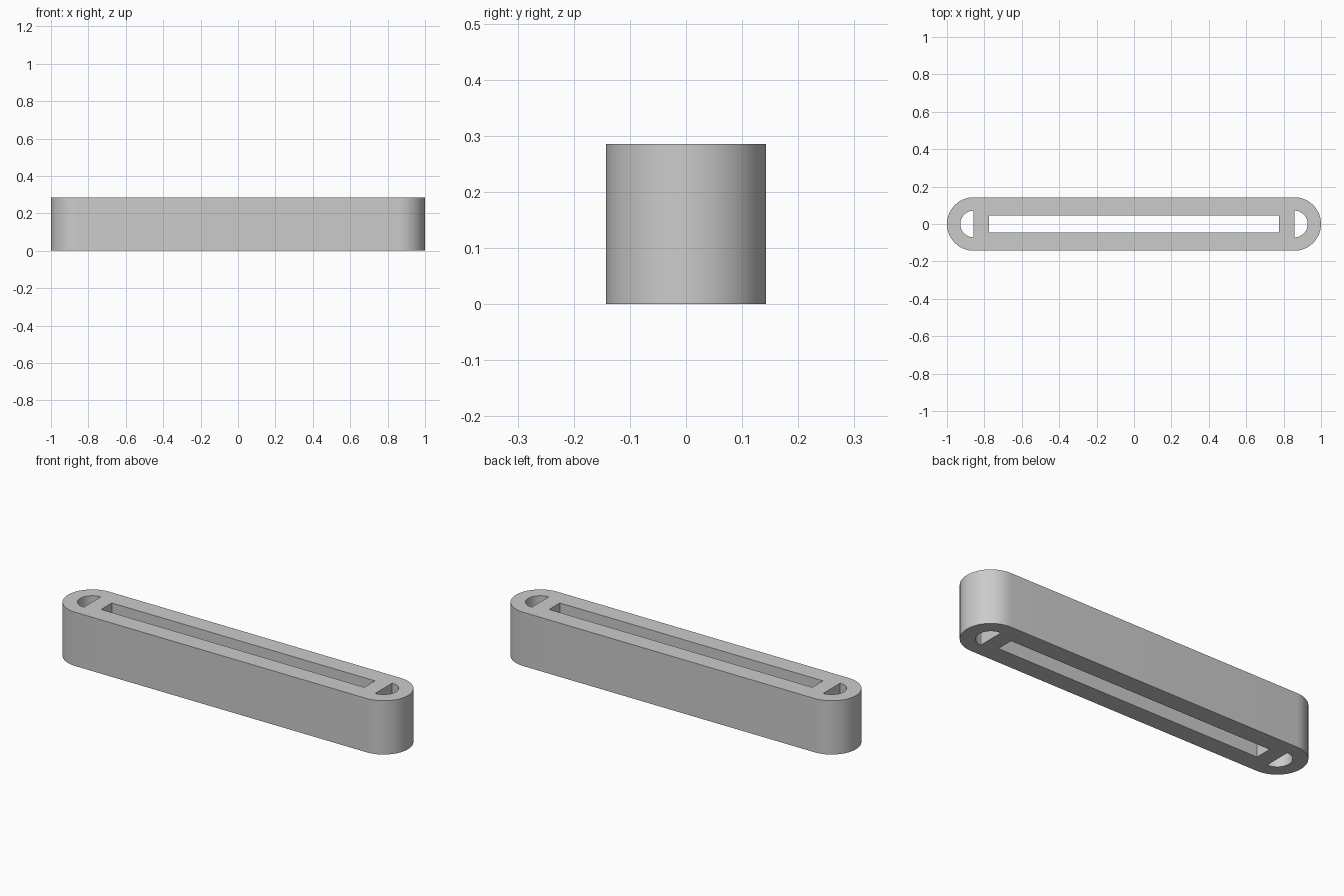
import bpy, bmesh
from math import cos, sin, pi

cube = bpy.data.objects.get("Cube")
if cube:
    bpy.data.objects.remove(cube, do_unlink=True)

HEIGHT = 0.286
RADIUS = 0.143       # outer end radius
CENTRE = 1 - RADIUS  # x of the end arcs
HOLE = 0.0715        # half-round hole radius
SLOT_X, SLOT_Y = 0.774, 0.045
SEGMENTS = 32

mat = bpy.data.materials.new("plain grey")
mat.use_nodes = True
grey = (0.6, 0.6, 0.6, 1)
mat.diffuse_color = grey
mat.node_tree.nodes["Principled BSDF"].inputs["Base Color"].default_value = grey


def half_circle(side, r):
    """Points of the end arc bulging towards side (+1 or -1) in x."""
    angles = [-pi / 2 + pi * i / SEGMENTS for i in range(SEGMENTS + 1)]
    return [(side * (CENTRE + r * cos(a)), side * r * sin(a)) for a in angles]


# Outline, central slot and the two half-round end holes
loops = [
    half_circle(1, RADIUS) + half_circle(-1, RADIUS),
    [(-SLOT_X, -SLOT_Y), (SLOT_X, -SLOT_Y), (SLOT_X, SLOT_Y), (-SLOT_X, SLOT_Y)],
    half_circle(1, HOLE),
    half_circle(-1, HOLE),
]

bm = bmesh.new()
rims = {0: [], HEIGHT: []}
for points in loops:
    rings = {z: [bm.verts.new((x, y, z)) for x, y in points] for z in rims}
    low, high = rings[0], rings[HEIGHT]
    n = len(points)
    # Walls of this outline
    for i in range(n):
        j = (i + 1) % n
        bm.faces.new((low[i], low[j], high[j], high[i]))
    for z, ring in rings.items():
        rims[z] += [bm.edges.get((ring[i], ring[(i + 1) % n])) for i in range(n)]

# Flat caps with the holes left open
for edges in rims.values():
    bmesh.ops.triangle_fill(bm, edges=edges, use_beauty=True)
bmesh.ops.recalc_face_normals(bm, faces=bm.faces)

mesh = bpy.data.meshes.new("slotted_bar")
bm.to_mesh(mesh)
bm.free()
mesh.materials.append(mat)
bar = bpy.data.objects.new("slotted_bar", mesh)
bpy.context.collection.objects.link(bar)

bpy.ops.object.select_all(action="DESELECT")
bar.select_set(True)
bpy.context.view_layer.objects.active = bar
bpy.ops.object.shade_smooth_by_angle(angle=pi / 6)
